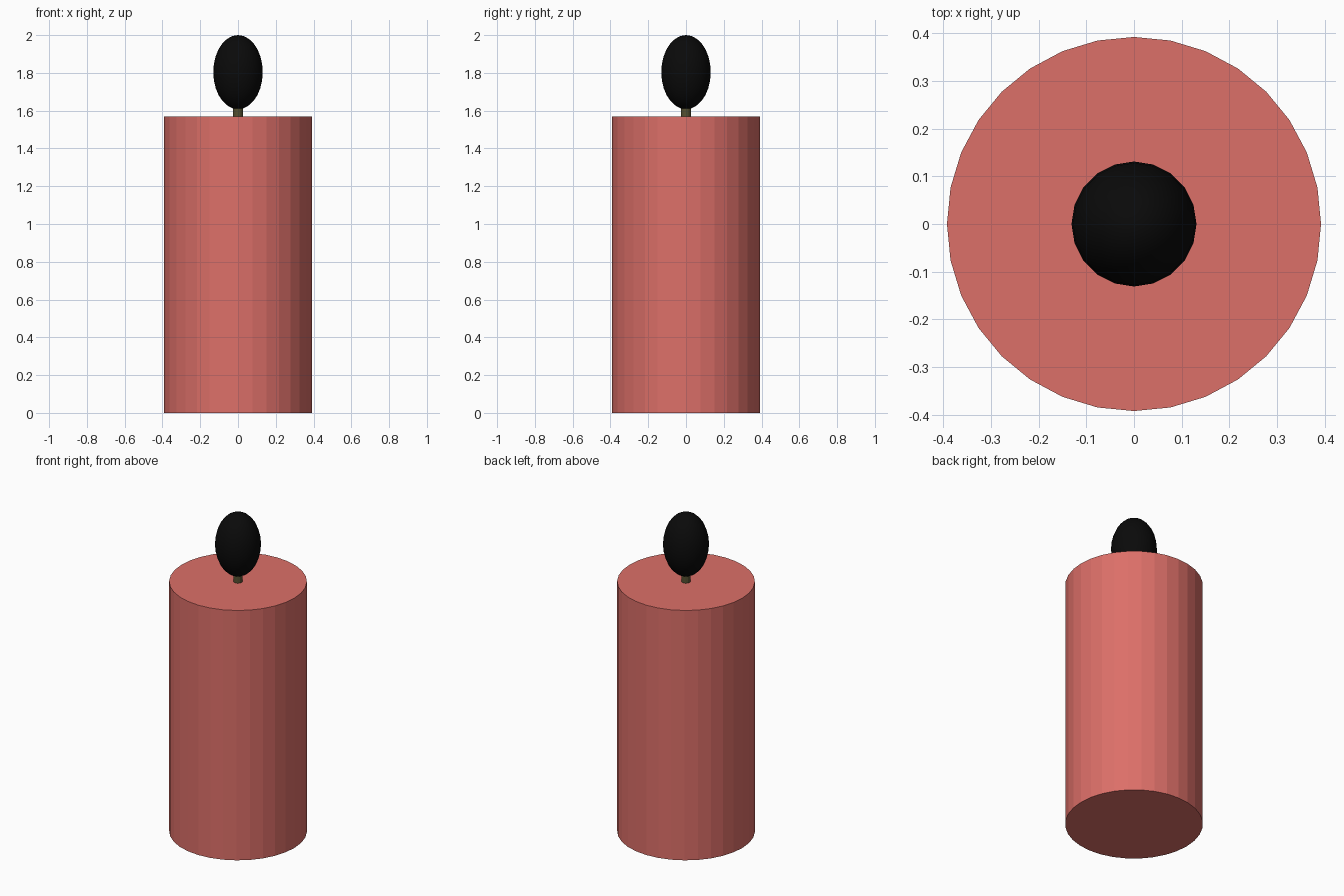
import bpy

if "Cube" in bpy.data.objects:
    bpy.data.objects.remove(bpy.data.objects["Cube"])


def finish(name, color):
    obj = bpy.context.object
    obj.name = name
    mat = bpy.data.materials.new(name + "_color")
    mat.diffuse_color = (*color, 1.0)
    mat.use_nodes = True
    mat.node_tree.nodes["Principled BSDF"].inputs["Base Color"].default_value = mat.diffuse_color
    obj.data.materials.append(mat)
    return obj


def cylinder(name, sides, radius, z0, z1, color):
    bpy.ops.mesh.primitive_cylinder_add(vertices=sides, radius=radius, depth=z1 - z0,
                                        location=(0, 0, (z0 + z1) / 2))
    return finish(name, color)


# Wax body and wick
cylinder("wax_body", 32, 0.392, 0.0, 1.569, (0.72, 0.16, 0.14))
cylinder("wick", 12, 0.026, 1.555, 1.673, (0.09, 0.08, 0.03))

# Flame: stretched sphere
bpy.ops.mesh.primitive_uv_sphere_add(segments=20, ring_count=14, radius=1, location=(0, 0, 1.804))
flame = finish("flame", (0.003, 0.003, 0.003))
flame.scale = (0.131, 0.131, 0.196)
bpy.ops.object.transform_apply(location=False, rotation=False, scale=True)
bpy.ops.object.shade_smooth()
